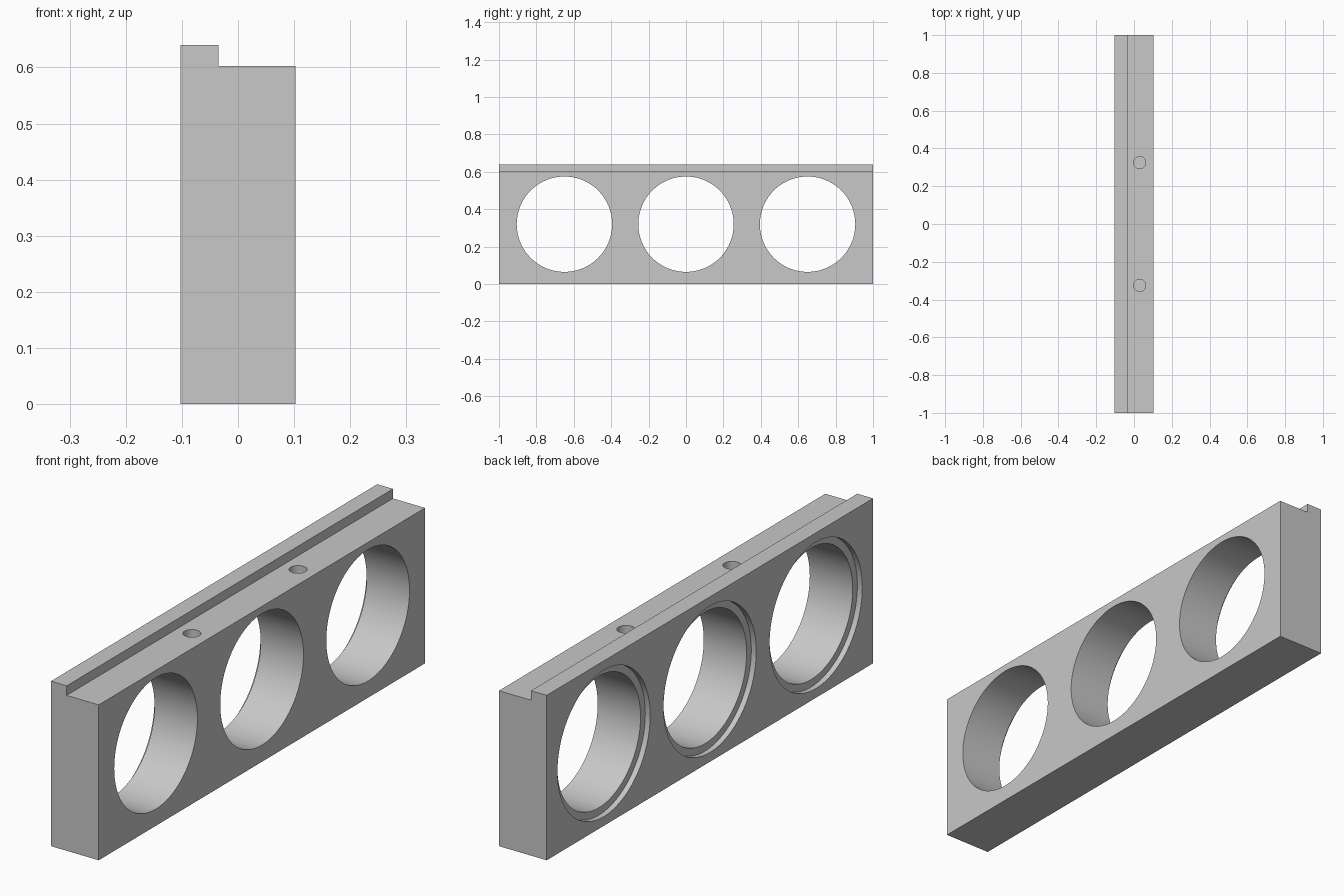
import bpy
import bmesh
import math

old = bpy.data.objects.get("Cube")
if old:
    bpy.data.objects.remove(old, do_unlink=True)

HALF_X, HALF_Y = 0.1025, 1.0
STEP_X, STEP_Z, TOP_Z = -0.035, 0.603, 0.64
BORE_Z, BORE_R, RECESS_R, RECESS_DEPTH = 0.32, 0.255, 0.284, 0.021
BOLT_X, BOLT_R, BOLT_DEPTH = 0.03, 0.032, 0.25

grey = bpy.data.materials.new("plain grey")
grey.use_nodes = True
grey.diffuse_color = (0.58, 0.58, 0.58, 1)
grey.node_tree.nodes["Principled BSDF"].inputs["Base Color"].default_value = grey.diffuse_color

# Stepped block: cross-section extruded along y
profile = [(-HALF_X, 0), (HALF_X, 0), (HALF_X, STEP_Z),
           (STEP_X, STEP_Z), (STEP_X, TOP_Z), (-HALF_X, TOP_Z)]
bm = bmesh.new()
face = bm.faces.new([bm.verts.new((x, -HALF_Y, z)) for x, z in profile])
extruded = bmesh.ops.extrude_face_region(bm, geom=[face])["geom"]
bmesh.ops.translate(bm, vec=(0, 2 * HALF_Y, 0),
                    verts=[v for v in extruded if isinstance(v, bmesh.types.BMVert)])
bmesh.ops.recalc_face_normals(bm, faces=bm.faces)
mesh = bpy.data.meshes.new("bored_block")
bm.to_mesh(mesh)
bm.free()
mesh.materials.append(grey)
block = bpy.data.objects.new("bored_block", mesh)
bpy.context.collection.objects.link(block)


def drill(location, radius, length, sideways, sides):
    """Cut a round hole centred at location, along x if sideways, else z."""
    bpy.ops.mesh.primitive_cylinder_add(
        vertices=sides, radius=radius, depth=length, location=location,
        rotation=(0, math.pi / 2 if sideways else 0, 0))
    cutter = bpy.context.object
    cutter.name = "hole_cutter"
    cutter.hide_render = True
    cutter.data.materials.append(grey)
    bpy.context.view_layer.objects.active = block
    cut = block.modifiers.new("hole", 'BOOLEAN')
    cut.operation = 'DIFFERENCE'
    cut.solver = 'EXACT'
    cut.object = cutter
    bpy.ops.object.modifier_apply(modifier=cut.name)
    bpy.data.objects.remove(cutter, do_unlink=True)


# Three large through bores, each with a shallow recess on the -x face
for y in (-0.65, 0, 0.65):
    drill((0, y, BORE_Z), BORE_R, 4 * HALF_X, True, 96)
    drill((-HALF_X, y, BORE_Z), RECESS_R, 2 * RECESS_DEPTH, True, 96)

# Two blind bolt holes in the lower top surface
for y in (-0.325, 0.325):
    drill((BOLT_X, y, STEP_Z), BOLT_R, 2 * BOLT_DEPTH, False, 48)

bpy.ops.object.select_all(action='DESELECT')
block.select_set(True)
bpy.context.view_layer.objects.active = block
bpy.ops.object.shade_smooth_by_angle(angle=math.radians(30))
